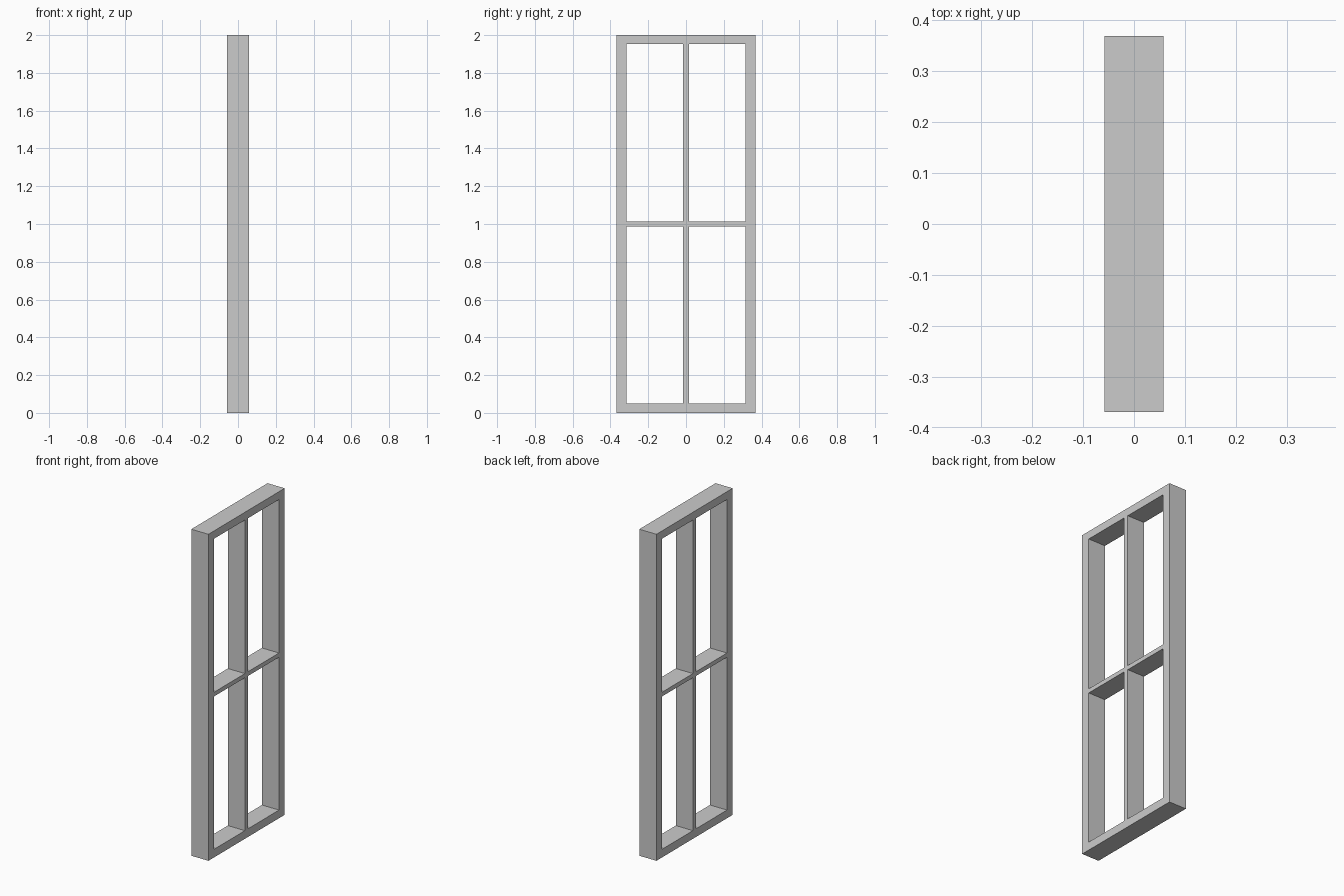
import bpy, bmesh

if "Cube" in bpy.data.objects:
    bpy.data.objects.remove(bpy.data.objects["Cube"])

DEPTH = 0.116
# Alternating bar / opening edges across the width and up the height
YS = [-0.369, -0.314, -0.016, 0.016, 0.314, 0.369]
ZS = [0.0, 0.05, 0.986, 1.012, 1.952, 2.0]

bm = bmesh.new()

# Back face of the frame: grid of cells with the four panes left open
grid = [[bm.verts.new((-DEPTH / 2, y, z)) for z in ZS] for y in YS]
for i in range(len(YS) - 1):
    for j in range(len(ZS) - 1):
        if i % 2 and j % 2:
            continue  # pane opening
        bm.faces.new((grid[i][j], grid[i][j + 1], grid[i + 1][j + 1], grid[i + 1][j]))

# Solidify the lattice by extruding through the frame depth
back = bm.faces[:]
ext = bmesh.ops.extrude_face_region(bm, geom=back, use_keep_orig=True)
front = [g for g in ext["geom"] if isinstance(g, bmesh.types.BMVert)]
bmesh.ops.translate(bm, verts=front, vec=(DEPTH, 0, 0))
bmesh.ops.recalc_face_normals(bm, faces=bm.faces)

mesh = bpy.data.meshes.new("window_frame")
bm.to_mesh(mesh)
bm.free()
frame = bpy.data.objects.new("window_frame", mesh)
bpy.context.collection.objects.link(frame)
